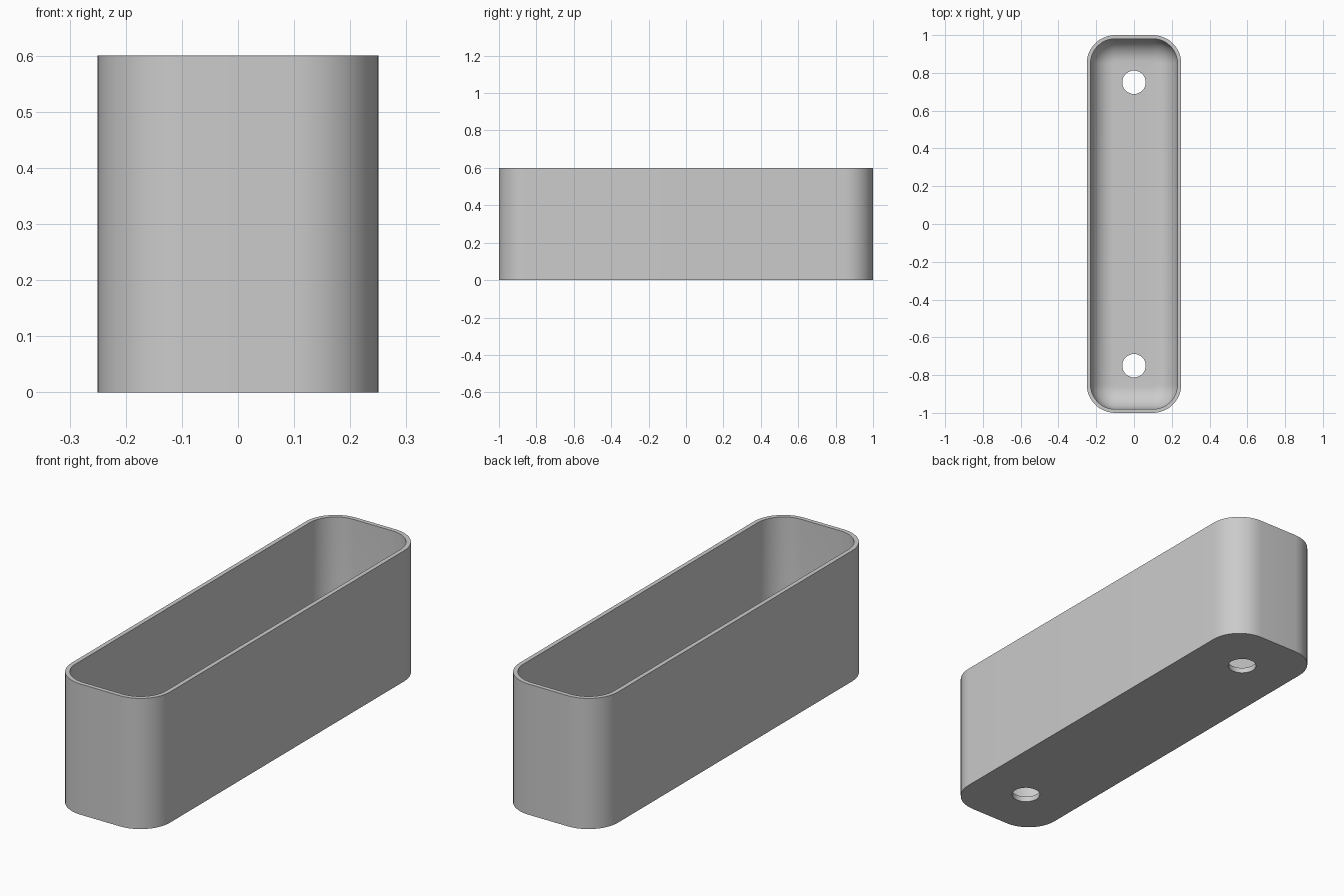
import bpy, bmesh
from math import sin, cos, pi

cube = bpy.data.objects.get("Cube")
if cube:
    bpy.data.objects.remove(cube, do_unlink=True)

HALF_X, HALF_Y, HEIGHT = 0.25, 1.0, 0.6
CORNER, WALL, FLOOR, FILLET = 0.15, 0.02, 0.025, 0.12
HOLE_R, HOLE_Y = 0.062, 0.75
STEPS = 12

mat = bpy.data.materials.new("plain grey")
mat.use_nodes = True
grey = (0.6, 0.6, 0.6, 1)
mat.diffuse_color = grey
mat.node_tree.nodes["Principled BSDF"].inputs["Base Color"].default_value = grey

bm = bmesh.new()


def ring(points, z):
    """Closed loop of vertices and edges at height z."""
    vs = [bm.verts.new((x, y, z)) for x, y in points]
    return vs, [bm.edges.new((v, vs[i - 1])) for i, v in enumerate(vs)]


def rounded(inset):
    """Rounded rectangle outline, inset from the outer wall."""
    r = CORNER - inset
    pts = []
    for k, (sx, sy) in enumerate([(1, 1), (-1, 1), (-1, -1), (1, -1)]):
        for i in range(STEPS + 1):
            a = (k + i / STEPS) * pi / 2
            pts.append((sx * (HALF_X - CORNER) + r * cos(a),
                        sy * (HALF_Y - CORNER) + r * sin(a)))
    return pts


def circle(y):
    return [(HOLE_R * cos(a), y + HOLE_R * sin(a))
            for a in (2 * pi * i / 32 for i in range(32))]


def skin(a, b):
    """Quads between two matching rings."""
    for i in range(len(a)):
        bm.faces.new((a[i - 1], a[i], b[i], b[i - 1]))


# Outer wall, rim, inner wall and rounded inner floor edge
levels = [(0, 0), (0, HEIGHT), (WALL, HEIGHT)]
for i in range(STEPS + 1):
    a = i / STEPS * pi / 2
    levels.append((WALL + FILLET * (1 - cos(a)), FLOOR + FILLET * (1 - sin(a))))
rings = [ring(rounded(inset), z) for inset, z in levels]
for a, b in zip(rings, rings[1:]):
    skin(a[0], b[0])

# Floor faces with two drain holes
under, over = list(rings[0][1]), list(rings[-1][1])
for y in (-HOLE_Y, HOLE_Y):
    low, high = ring(circle(y), 0), ring(circle(y), FLOOR)
    skin(low[0], high[0])
    under += low[1]
    over += high[1]
for edges in (under, over):
    bmesh.ops.triangle_fill(bm, use_beauty=True, use_dissolve=False, edges=edges)
bmesh.ops.recalc_face_normals(bm, faces=bm.faces[:])

mesh = bpy.data.meshes.new("planter_box")
bm.to_mesh(mesh)
bm.free()
mesh.materials.append(mat)
box = bpy.data.objects.new("planter_box", mesh)
bpy.context.collection.objects.link(box)

# Smooth corners, crisp rims
bpy.ops.object.select_all(action="DESELECT")
box.select_set(True)
bpy.context.view_layer.objects.active = box
bpy.ops.object.shade_smooth_by_angle(angle=pi / 6)
